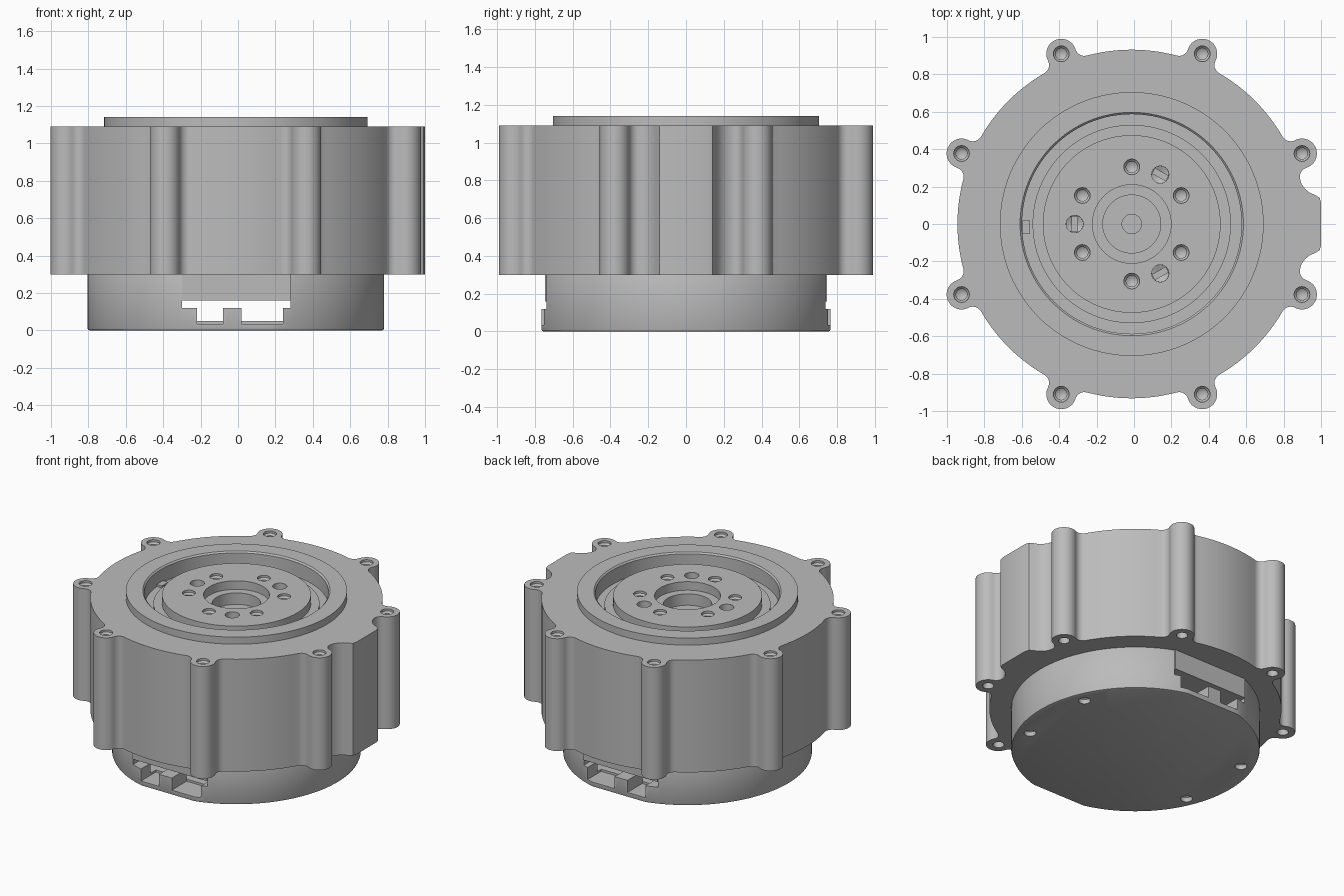
import bpy, bmesh, math
from mathutils import Matrix

cube = bpy.data.objects.get("Cube")
if cube:
    bpy.data.objects.remove(cube, do_unlink=True)

CX = -0.012          # main axis offset, the side tab sticks out on +x
TURN = 2 * math.pi

grey = bpy.data.materials.new("machined grey")
grey.use_nodes = True
grey.diffuse_color = (0.5, 0.5, 0.5, 1)
grey.node_tree.nodes["Principled BSDF"].inputs["Base Color"].default_value = (0.5, 0.5, 0.5, 1)


def finish(name, bm):
    bmesh.ops.remove_doubles(bm, verts=bm.verts, dist=1e-5)
    bmesh.ops.recalc_face_normals(bm, faces=bm.faces)
    mesh = bpy.data.meshes.new(name)
    bm.to_mesh(mesh)
    bm.free()
    mesh.materials.append(grey)
    obj = bpy.data.objects.new(name, mesh)
    bpy.context.collection.objects.link(obj)
    return obj


def extrude(name, outline, z0, z1):
    bm = bmesh.new()
    face = bm.faces.new([bm.verts.new((x, y, z0)) for x, y in outline])
    top = bmesh.ops.extrude_face_region(bm, geom=[face])["geom"]
    verts = [v for v in top if isinstance(v, bmesh.types.BMVert)]
    bmesh.ops.translate(bm, verts=verts, vec=(0, 0, z1 - z0))
    return finish(name, bm)


def lathe(name, profile, at=(0, 0, 0), closed=False, steps=96):
    bm = bmesh.new()
    vs = [bm.verts.new((r, 0, z)) for r, z in profile]
    edges = [bm.edges.new(p) for p in zip(vs, vs[1:])]
    if closed:
        edges.append(bm.edges.new((vs[-1], vs[0])))
    bmesh.ops.spin(bm, geom=vs + edges, cent=(0, 0, 0), axis=(0, 0, 1),
                   angle=TURN, steps=steps, use_duplicate=False)
    bmesh.ops.translate(bm, verts=bm.verts, vec=at)
    return finish(name, bm)


def box(name, lo, hi, turn=0.0, at=(0, 0, 0)):
    bm = bmesh.new()
    bmesh.ops.create_cube(bm, size=1)
    for v in bm.verts:
        v.co = [a + (c + 0.5) * (b - a) for a, b, c in zip(lo, hi, v.co)]
    bm.transform(Matrix.Translation(at) @ Matrix.Rotation(turn, 4, 'Z'))
    return finish(name, bm)


def cut(target, cutter):
    cutter.hide_render = True
    mod = target.modifiers.new("cut", 'BOOLEAN')
    mod.operation = 'DIFFERENCE'
    mod.solver = 'EXACT'
    mod.object = cutter
    bpy.context.view_layer.objects.active = target
    bpy.ops.object.modifier_apply(modifier=mod.name)
    bpy.data.objects.remove(cutter, do_unlink=True)


def drill(target, radius, angle, z, depth, side=1, r=0.042, inner=0.03):
    # stepped blind hole; side 1 enters from above, -1 from below
    prof = [(0, .02), (r, .02), (r, -.015), (inner, -.027), (inner, -depth), (0, -depth - .02)]
    at = (radius * math.cos(angle), radius * math.sin(angle), z)
    cut(target, lathe("drill", [(a, b * side) for a, b in prof], at, steps=24))


def arc(cx, cy, r, a0, a1, n):
    return [(cx + r * math.cos(a0 + (a1 - a0) * i / n),
             cy + r * math.sin(a0 + (a1 - a0) * i / n)) for i in range(n + 1)]


# Main body outline: round case, eight screw lugs with fillets, one side tab
BODY, LUG_AT, LUG, FILLET = 0.932, 0.985, 0.08, 0.05
fr, lr = BODY + FILLET, LUG + FILLET
beta = math.acos((LUG_AT ** 2 + fr ** 2 - lr ** 2) / (2 * LUG_AT * fr))
fx, fy = fr * math.cos(beta), -fr * math.sin(beta)
to_lug = math.atan2(-fy, LUG_AT - fx)
fillet = arc(fx, fy, FILLET, math.pi - beta, to_lug, 8)
sweep = math.pi - to_lug
lug = fillet + arc(LUG_AT, 0, LUG, -sweep, sweep, 20)[1:-1] + [(x, -y) for x, y in fillet[::-1]]

tab = [(1.013, .11), (1.005, .14), (.98, .155), (.95, .168), (.925, .19), (.907, .215)]
lug_angles = [math.radians(22.5 + 45 * k) for k in range(8)]
outline = list(tab)
for k, a in enumerate(lug_angles):
    c, s = math.cos(a), math.sin(a)
    outline += [(x * c - y * s, x * s + y * c) for x, y in lug]
    if k < 7:
        outline += arc(0, 0, BODY, a + beta, a + TURN / 8 - beta, 12)[1:-1]
outline += [(x, -y) for x, y in tab[::-1]]

body = extrude("main_body", outline, 0.3, 1.09)
cut(body, lathe("bore", [(0, .85), (.62, .85), (.62, 1.2), (0, 1.2)]))
for a in lug_angles:
    drill(body, LUG_AT, a, 1.09, 0.15)
    drill(body, LUG_AT, a, 0.3, 0.15, -1, r=.036, inner=.034)

# Raised rim with the stepped seat around the output disc
rim = lathe("raised_rim", [(.705, 1.085), (.705, 1.14), (.597, 1.14), (.587, 1.13), (.587, 1.03),
                           (.53, 1.03), (.53, 1.05), (.44, 1.05), (.44, .9), (.62, .9), (.63, 1.085)],
            closed=True, steps=128)
key = box("seat_key", (-.585, -.05, 1.0), (-.545, .02, 1.045))

# Output disc with stepped centre and bolt circle
disc = lathe("output_disc", [(0, .86), (.475, .86), (.475, 1.11), (.21, 1.11), (.21, 1.05),
                             (.155, 1.05), (.155, .97), (.052, .97), (.052, .92), (0, .92)])
for k in range(6):
    drill(disc, 0.305, math.radians(30 + 60 * k), 1.11, 0.12)
for deg in (60, 180, 300):
    a = math.radians(deg)
    drill(disc, 0.305, a, 1.11, 0.05, r=.046, inner=.0455)
    cut(disc, box("slot", (-.015, -.04, 1.0), (.015, .04, 1.08), a,
                  (.305 * math.cos(a), .305 * math.sin(a), 0)))

# Lower housing: round cup with front and back flats
FLAT = 0.765


def flat_circle(r, flat):
    return [(x, max(-flat, min(flat, y))) for x, y in arc(0, 0, r, 0, TURN, 144)[:-1]]


housing = extrude("lower_housing", flat_circle(0.793, FLAT), 0, 0.31)
bev = housing.modifiers.new("edge", 'BEVEL')
bev.width = 0.012
bev.segments = 2
bev.angle_limit = math.radians(60)
bpy.context.view_layer.objects.active = housing
bpy.ops.object.modifier_apply(modifier=bev.name)
cut(housing, lathe("cavity", [(0, .05), (.69, .05), (.69, .4), (0, .4)]))
for s in (-1, 1):
    # connector windows, then the two deeper plug slots
    for x0, x1, z0 in ((-.288, .292, .12), (-.208, -.068, .035), (.032, .252, .035)):
        ys = sorted((s * .6, s * .9))
        cut(housing, box("window", (x0, ys[0], z0), (x1, ys[1], .4)))
for k in (1, -1):
    for base in (0, math.pi):
        drill(housing, 0.705, base + k * math.radians(22.5), 0, 0.03, -1, r=.038, inner=.036)

parts = [body, rim, key, disc, housing]

# Connector covers above the windows and the dividing posts
for s, label in ((-1, "front"), (1, "back")):
    ys = sorted((s * .5, s * .745))
    parts.append(box(label + "_connector_cover", (-.288, ys[0], .16), (.292, ys[1], .305)))
    ys = sorted((s * .6, s * .72))
    parts.append(box(label + "_connector_post", (-.068, ys[0], .03), (.032, ys[1], .12)))

bpy.ops.object.select_all(action='DESELECT')
for p in parts:
    p.location.x = CX
    p.select_set(True)
bpy.context.view_layer.objects.active = body
bpy.ops.object.shade_smooth_by_angle(angle=math.radians(30))
